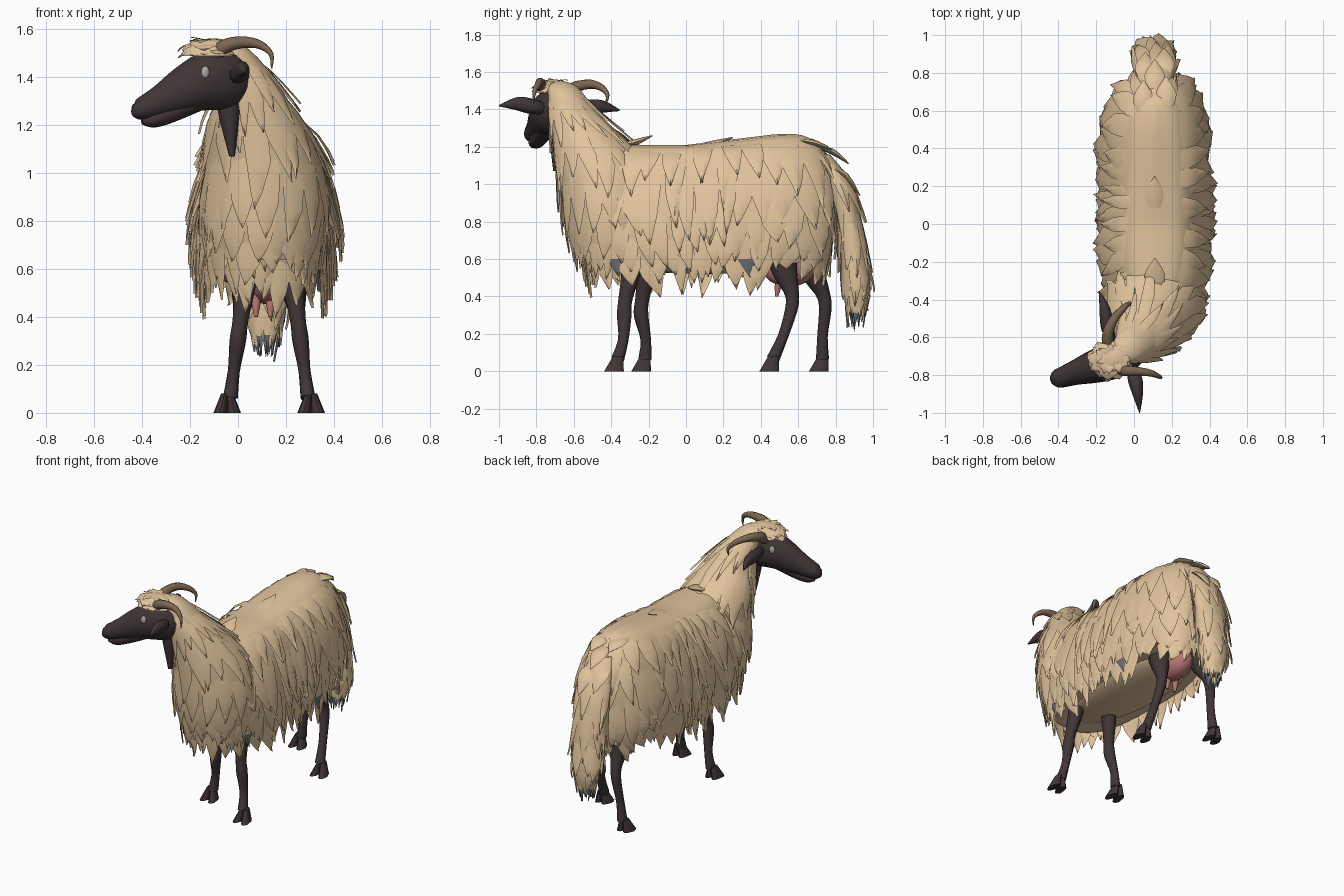
import bpy, bmesh, math, random
from mathutils import Vector, Matrix

random.seed(4)
if "Cube" in bpy.data.objects:
    bpy.data.objects.remove(bpy.data.objects["Cube"])


def material(name, color):
    m = bpy.data.materials.new(name)
    m.use_nodes = True
    m.diffuse_color = (*color, 1)
    shader = m.node_tree.nodes["Principled BSDF"]
    shader.inputs["Base Color"].default_value = (*color, 1)
    shader.inputs["Roughness"].default_value = 0.8
    return m


wool = material("tan_wool", (0.75, 0.55, 0.335))
tip_grey = material("grey_wool_tip", (0.16, 0.165, 0.18))
skin = material("dark_brown_skin", (0.052, 0.036, 0.037))
horn = material("brown_horn", (0.2, 0.13, 0.08))
pink = material("pink_udder", (0.5, 0.19, 0.18))
eye_grey = material("light_grey_eye", (0.42, 0.41, 0.4))
made = []


def finish(bm, name, *mats):
    mesh = bpy.data.meshes.new(name)
    bm.to_mesh(mesh)
    bm.free()
    for m in mats:
        mesh.materials.append(m)
    ob = bpy.data.objects.new(name, mesh)
    bpy.context.collection.objects.link(ob)
    made.append(ob)
    return ob


def spline(rows, t):
    """Smooth interpolation through rows, carried on straight past the end."""
    last = len(rows) - 1
    i = min(max(int(t * last), 0), last - 1)
    f = t * last - i
    a, b, c, d = (rows[min(max(i + k, 0), last)] for k in (-1, 0, 1, 2))
    if f > 1:
        return [q + (q - p) * (f - 1) for p, q in zip(b, c)]
    return [q + 0.5 * f * (r - p + f * (2 * p - 5 * q + 4 * r - s + f * (3 * (q - r) + s - p)))
            for p, q, r, s in zip(a, b, c, d)]


def tube(name, rows, mat, ref=(0, 0, 1), sides=12, steps=16):
    """Rows are x, y, z, half width, half height."""
    bm = bmesh.new()
    rings = []
    for k in range(steps + 1):
        t = k / steps
        x, y, z, rw, rh = spline(rows, t)
        ahead = Vector(spline(rows, min(t + 0.02, 1))[:3])
        behind = Vector(spline(rows, max(t - 0.02, 0))[:3])
        along = (ahead - behind).normalized()
        side = along.cross(Vector(ref)).normalized()
        up = side.cross(along)
        turn = [2 * math.pi * j / sides for j in range(sides)]
        rings.append([bm.verts.new(Vector((x, y, z)) + side * rw * math.cos(a) + up * rh * math.sin(a))
                      for a in turn])
    for r, s in zip(rings, rings[1:]):
        for j in range(sides):
            n = (j + 1) % sides
            bm.faces.new((r[j], r[n], s[n], s[j]))
    bm.faces.new(rings[0])
    bm.faces.new(rings[-1])
    bmesh.ops.recalc_face_normals(bm, faces=bm.faces)
    return finish(bm, name, mat)


def ball(name, center, size, mat, spin=0.0):
    bm = bmesh.new()
    place = Matrix.Translation(center) @ Matrix.Rotation(spin, 4, "Z") @ Matrix.Diagonal((*size, 1))
    bmesh.ops.create_uvsphere(bm, u_segments=20, v_segments=12, radius=1, matrix=place)
    return finish(bm, name, mat)


def fleece(name, rows, starts, columns, length, lift, square=2.0, rise=0.0, grey_below=0.0):
    """Shell through level rings (x, y, z, half width, half depth) hung with pointed locks."""
    def point(a, v):
        x, y, z, rx, ry = spline(rows, v)
        if square > 2:
            a -= 0.2 * math.sin(2 * a)
        c, s = math.cos(a), math.sin(a)
        r = (abs(c) ** square + abs(s) ** square) ** (-1 / square)
        p = Vector((x + rx * r * c, y + ry * r * s, z))
        flank = math.exp(-((p.y - 0.55) / 0.12) ** 2)
        p.z += rise * (min(max(p.y * 2, 0), 1) * max(1 - v, 0) + flank * v * v)
        return p

    def raised(a, v, h):
        da = point(a + 0.02, v) - point(a - 0.02, v)
        dv = point(a, v + 0.02) - point(a, max(v - 0.02, 0))
        return point(a, v) + dv.cross(da).normalized() * h

    def skin_grid(grid, grey_tip=False):
        for k, (r, s) in enumerate(zip(grid, grid[1:])):
            for j in range(len(r) - 1):
                f = bm.faces.new((r[j], s[j], s[j + 1], r[j + 1]))
                f.material_index = int(grey_tip and k > 1)

    bm = bmesh.new()
    # Shell
    ring, levels = 48, 20
    grid = []
    for k in range(levels + 1):
        loop = [bm.verts.new(point(2 * math.pi * j / ring, k / levels)) for j in range(ring)]
        grid.append(loop + loop[:1])
    skin_grid(grid)
    bm.faces.new(grid[0][:-1])
    bm.faces.new(grid[-1][:0:-1])
    bmesh.ops.remove_doubles(bm, verts=bm.verts, dist=0.0005)
    # Locks
    spacing = 2 * math.pi / columns
    for row, start in enumerate(starts):
        for col in range(columns):
            a = (col + 0.5 * (row % 2) + random.uniform(-0.25, 0.25)) * spacing
            v0 = start + random.uniform(-0.05, 0.05)
            reach = length * random.uniform(0.75, 1.2)
            half = spacing * random.uniform(0.5, 0.75)
            sway = random.uniform(-0.5, 0.5) * spacing
            top = lift * random.uniform(0.5, 1.2)
            strip = []
            for f, wide in ((0, 0.7), (0.3, 1), (0.6, 0.8), (0.85, 0.35), (1, 0.02)):
                mid, v = a + sway * f * f, max(v0 + reach * f, 0.01)
                h = top * f ** 0.8 - 0.008 * (1 - f)
                strip.append([bm.verts.new(raised(mid + side * half * wide, v, h + (0.3 * lift * f if side == 0 else 0)))
                              for side in (-1, 0, 1)])
            skin_grid(strip, grey_tip=row > 2 and random.random() < 0.025)
    for f in bm.faces:
        if f.calc_center_median().z < grey_below:
            f.material_index = 1
    return finish(bm, name, wool, tip_grey)


# Wool coat
fleece("body_fleece",
       [(0.11, 0.12, 1.21, 0, 0.46), (0.11, 0.12, 1.195, 0.12, 0.54), (0.11, 0.12, 1.125, 0.195, 0.61),
        (0.11, 0.115, 0.98, 0.25, 0.665), (0.11, 0.11, 0.8, 0.278, 0.68), (0.11, 0.11, 0.67, 0.272, 0.665),
        (0.11, 0.11, 0.57, 0.25, 0.63)],
       (0.18, 0.36, 0.54, 0.7, 0.82), 36, 0.38, 0.042, square=3.0, rise=0.06)
fleece("neck_fleece",
       [(-0.05, -0.67, 1.55, 0.02, 0.02), (-0.04, -0.66, 1.525, 0.075, 0.075), (0.01, -0.625, 1.44, 0.108, 0.11),
        (0.05, -0.575, 1.34, 0.135, 0.145), (0.075, -0.49, 1.2, 0.2, 0.21), (0.105, -0.43, 1.05, 0.238, 0.248),
        (0.11, -0.4, 0.88, 0.26, 0.258), (0.11, -0.4, 0.74, 0.245, 0.23), (0.11, -0.41, 0.64, 0.215, 0.185)],
       (0.2, 0.38, 0.56, 0.7, 0.82), 17, 0.3, 0.028)
fleece("tail_fleece",
       [(0.11, 0.72, 1.16, 0.07, 0.05), (0.11, 0.81, 1.02, 0.105, 0.065), (0.11, 0.87, 0.82, 0.11, 0.065),
        (0.11, 0.9, 0.6, 0.1, 0.07), (0.11, 0.915, 0.44, 0.09, 0.068), (0.115, 0.91, 0.33, 0.045, 0.035)],
       (0.12, 0.33, 0.52, 0.7, 0.8), 9, 0.36, 0.028, grey_below=0.3)
fleece("poll_fleece",
       [(-0.1, -0.71, 1.56, 0.02, 0.02), (-0.115, -0.71, 1.548, 0.075, 0.06),
        (-0.125, -0.715, 1.52, 0.1, 0.082), (-0.125, -0.72, 1.488, 0.108, 0.09)],
       (0.1, 0.4, 0.65), 11, 0.38, 0.018)
ball("belly_wool", (0.11, 0.1, 0.61), (0.23, 0.58, 0.09), wool)

# Loose tufts along the spine and over the rump: x, y, z at the root, then run and fall to the tip
for k, (x, y, z, run, fall) in enumerate([
        (0.11, 0.48, 1.25, 0.19, 0.01), (0.05, 0.58, 1.24, 0.18, 0.04), (0.17, 0.6, 1.235, 0.18, 0.05),
        (0.11, 0.7, 1.2, 0.17, 0.09), (0.06, 0.76, 1.1, 0.15, 0.13), (0.16, 0.78, 1.09, 0.15, 0.15),
        (0.11, 0.05, 1.205, 0.2, -0.045), (0.11, -0.36, 1.21, 0.18, -0.05)]):
    tube("back_tuft_%d" % (k + 1),
         [(x, y, z, 0.03, 0.008), (x, y + run * 0.5, z - fall * 0.3, 0.055, 0.016),
          (x, y + run, z - fall, 0.003, 0.003)], wool, sides=8, steps=6)

# Head, lower jaw and throat
tube("head",
     [(0.05, -0.66, 1.4, 0.05, 0.08), (-0.04, -0.7, 1.395, 0.085, 0.125), (-0.13, -0.73, 1.382, 0.096, 0.122),
      (-0.22, -0.758, 1.348, 0.086, 0.1), (-0.31, -0.787, 1.305, 0.066, 0.072), (-0.37, -0.808, 1.28, 0.056, 0.056),
      (-0.415, -0.822, 1.265, 0.046, 0.043), (-0.438, -0.83, 1.267, 0.02, 0.022)], skin, sides=16, steps=24)
tube("lower_jaw", [(-0.13, -0.73, 1.33, 0.055, 0.055), (-0.26, -0.773, 1.265, 0.05, 0.047),
                   (-0.35, -0.803, 1.225, 0.042, 0.036), (-0.4, -0.818, 1.215, 0.016, 0.014)], skin)
tube("throat", [(-0.04, -0.68, 1.36, 0.06, 0.06), (-0.035, -0.68, 1.24, 0.045, 0.05),
                (-0.025, -0.69, 1.07, 0.012, 0.02)], skin, ref=(0, -1, 0))

# Eyes sit on both cheeks, square to the head direction
across = Vector((0.31, -0.95, 0))
for side, word in ((1, "left"), (-1, "right")):
    turn = math.atan2(across.y, across.x) + math.pi / 2
    ball(word + "_eye", Vector((-0.163, -0.739, 1.42)) + across * 0.087 * side, (0.018, 0.012, 0.026), eye_grey, turn)

# Ears
tube("left_ear", [(-0.02, -0.74, 1.4, 0.018, 0.025), (0.005, -0.82, 1.415, 0.038, 0.04),
                  (0.02, -0.9, 1.43, 0.028, 0.036), (0.03, -1.0, 1.42, 0.002, 0.004)], skin)
tube("right_ear", [(-0.11, -0.66, 1.4, 0.018, 0.025), (-0.14, -0.55, 1.41, 0.034, 0.038),
                   (-0.155, -0.45, 1.415, 0.028, 0.034), (-0.185, -0.355, 1.395, 0.002, 0.004)], skin)

# Horns
horn_paths = {
    "left_horn": [(-0.1, -0.75, 1.49), (-0.05, -0.775, 1.53), (0.02, -0.78, 1.545), (0.09, -0.79, 1.535),
                  (0.138, -0.81, 1.495), (0.14, -0.815, 1.435)],
    "right_horn": [(-0.13, -0.66, 1.48), (-0.14, -0.59, 1.52), (-0.11, -0.51, 1.535), (-0.06, -0.45, 1.515),
                   (-0.025, -0.42, 1.475), (-0.02, -0.43, 1.425)]}
for name, path in horn_paths.items():
    thick = [0.034 - 0.031 * (k / 5) ** 1.3 for k in range(6)]
    tube(name, [(*p, r, r) for p, r in zip(path, thick)], horn, ref=across, sides=10, steps=20)

# Legs: side, heights y/z down the limb, and radii; each ends in a cloven hoof
front_radii, hind_radii = (0.062, 0.048, 0.037, 0.039, 0.028, 0.035), (0.09, 0.066, 0.039, 0.034, 0.028, 0.035)
legs = {
    "front_left_leg": (1, front_radii, [(-0.28, 0.66), (-0.3, 0.5), (-0.325, 0.38), (-0.33, 0.3), (-0.335, 0.17), (-0.365, 0.065)]),
    "front_right_leg": (-1, front_radii, [(-0.2, 0.66), (-0.215, 0.5), (-0.235, 0.38), (-0.24, 0.3), (-0.215, 0.17), (-0.22, 0.065)]),
    "hind_left_leg": (1, hind_radii, [(0.5, 0.66), (0.53, 0.53), (0.565, 0.42), (0.565, 0.34), (0.52, 0.19), (0.465, 0.065)]),
    "hind_right_leg": (-1, hind_radii, [(0.66, 0.66), (0.68, 0.53), (0.73, 0.42), (0.745, 0.34), (0.73, 0.19), (0.73, 0.065)])}
for name, (side, radii, path) in legs.items():
    def leg_x(z):
        return 0.13 + side * (0.17 - 0.13 * z)
    tube(name, [(leg_x(z), y, z, r * 0.88, r) for (y, z), r in zip(path, radii)], skin, ref=(0, -1, 0))
    bm = bmesh.new()
    foot_y = path[-1][0] - 0.02
    for toe in (-1, 1):
        spot = Vector((leg_x(0) + side * 0.005 + toe * 0.024, foot_y, 0.04))
        cone = bmesh.ops.create_cone(bm, cap_ends=True, segments=12, radius1=0.03, radius2=0.016, depth=0.08,
                                     matrix=Matrix.Translation(spot) @ Matrix.Diagonal((0.85, 1.75, 1, 1)))
        for v in cone["verts"]:
            if v.co.z > 0.04:
                v.co += Vector((-toe * 0.012, 0.022, 0))
            elif v.co.y < foot_y:
                v.co.x += toe * 0.008
    finish(bm, name.replace("leg", "hoof"), skin)

# Udder
ball("udder", (0.125, 0.55, 0.55), (0.09, 0.14, 0.098), pink)
for k, x in enumerate((0.075, 0.135)):
    tube("teat_%d" % (k + 1), [(x, 0.5, 0.5, 0.024, 0.024), (x, 0.49, 0.44, 0.016, 0.016),
                               (x, 0.485, 0.4, 0.008, 0.008)], pink, ref=(0, -1, 0), sides=8, steps=6)

# Smooth shading with crisp creases
bpy.ops.object.select_all(action="DESELECT")
for ob in made:
    ob.select_set(True)
bpy.context.view_layer.objects.active = made[0]
bpy.ops.object.shade_smooth_by_angle(angle=math.radians(50))
